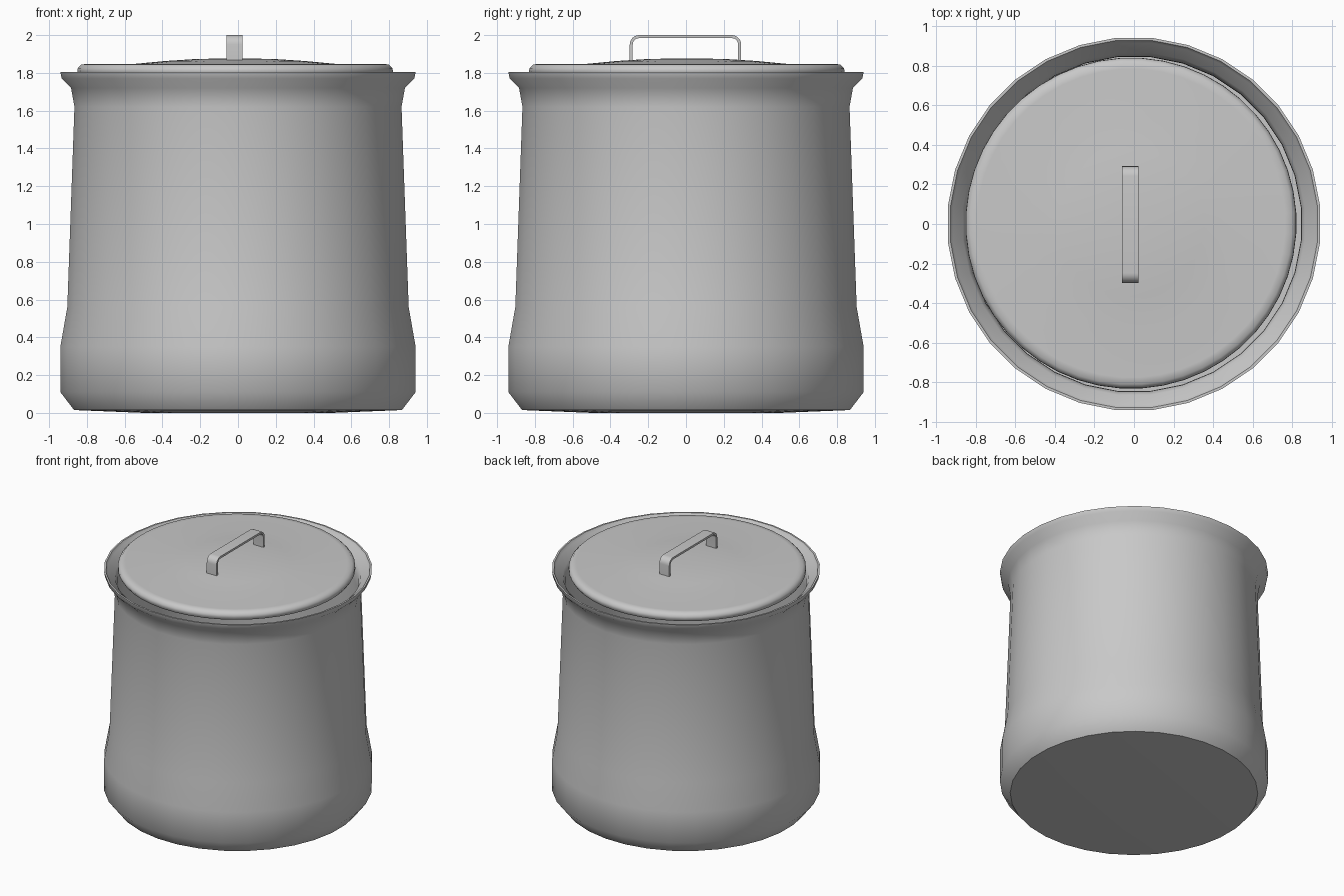
import bpy, bmesh, math

if "Cube" in bpy.data.objects:
    bpy.data.objects.remove(bpy.data.objects["Cube"])

steel = bpy.data.materials.new("plain grey")
steel.diffuse_color = (0.58, 0.58, 0.58, 1)
steel.use_nodes = True
steel.node_tree.nodes["Principled BSDF"].inputs["Base Color"].default_value = steel.diffuse_color


def finish(bm, name, angle):
    bmesh.ops.remove_doubles(bm, verts=bm.verts, dist=1e-5)
    bmesh.ops.recalc_face_normals(bm, faces=bm.faces)
    me = bpy.data.meshes.new(name)
    bm.to_mesh(me)
    bm.free()
    me.materials.append(steel)
    ob = bpy.data.objects.new(name, me)
    bpy.context.collection.objects.link(ob)
    bpy.ops.object.select_all(action='DESELECT')
    ob.select_set(True)
    bpy.context.view_layer.objects.active = ob
    bpy.ops.object.shade_smooth_by_angle(angle=math.radians(angle))
    return ob


def lathe(name, profile, sides, centre=(0, 0), angle=42):
    """Closed solid of revolution from (radius, height) points."""
    bm = bmesh.new()
    rings = []
    for r, z in profile:
        ring = []
        for i in range(sides):
            a = 2 * math.pi * (i + 0.5) / sides
            ring.append(bm.verts.new((centre[0] + r * math.cos(a),
                                      centre[1] + r * math.sin(a), z)))
        rings.append(ring)
    for lo, hi in zip(rings, rings[1:]):
        for i in range(sides):
            j = (i + 1) % sides
            bm.faces.new((lo[i], lo[j], hi[j], hi[i]))
    bm.faces.new(rings[0])
    bm.faces.new(rings[-1])
    return finish(bm, name, angle)


# Pot body: thin shell with a bulged base and flared lip
lathe("pot_body", [
    (0.50, 0.0), (0.872, 0.015), (0.945, 0.11), (0.945, 0.35), (0.908, 0.56),
    (0.87, 1.62), (0.888, 1.72), (0.938, 1.77), (0.945, 1.805),
    (0.932, 1.805), (0.92, 1.785), (0.868, 1.745), (0.85, 1.70), (0.848, 1.62),
    (0.888, 0.56), (0.922, 0.35), (0.922, 0.12), (0.86, 0.035),
], 32)

# Lid: rounded edge, flat shoulder, low dome
lathe("lid", [
    (0.79, 1.775), (0.825, 1.785), (0.837, 1.805), (0.835, 1.825), (0.815, 1.845),
    (0.78, 1.847), (0.53, 1.848), (0.37, 1.863), (0.20, 1.874), (0.06, 1.876),
], 48, (-0.015, 0.004))

# Lid handle: flat strap bent into a bridge
half, top, corner, thick, width = 0.295, 2.0, 0.05, 0.016, 0.084
cx, cy = -0.018, -0.003


def strap(inset):
    r = corner - inset
    pts = [(-half + inset, 1.855)]
    for side in (-1, 1):
        for k in range(7):
            t = math.pi / 2 * k / 6
            a = math.pi - t if side < 0 else math.pi / 2 - t
            pts.append((side * (half - corner) + r * math.cos(a),
                        top - corner + r * math.sin(a)))
    pts.append((half - inset, 1.855))
    return pts


bm = bmesh.new()
rows = []
for o, n in zip(strap(0), strap(thick)):
    rows.append([bm.verts.new((cx + sx * width / 2, cy + p[0], p[1]))
                 for sx, p in ((-1, o), (1, o), (1, n), (-1, n))])
for a, b in zip(rows, rows[1:]):
    for i in range(4):
        j = (i + 1) % 4
        bm.faces.new((a[i], a[j], b[j], b[i]))
bm.faces.new(rows[0])
bm.faces.new(rows[-1])
finish(bm, "lid_handle", 35)
